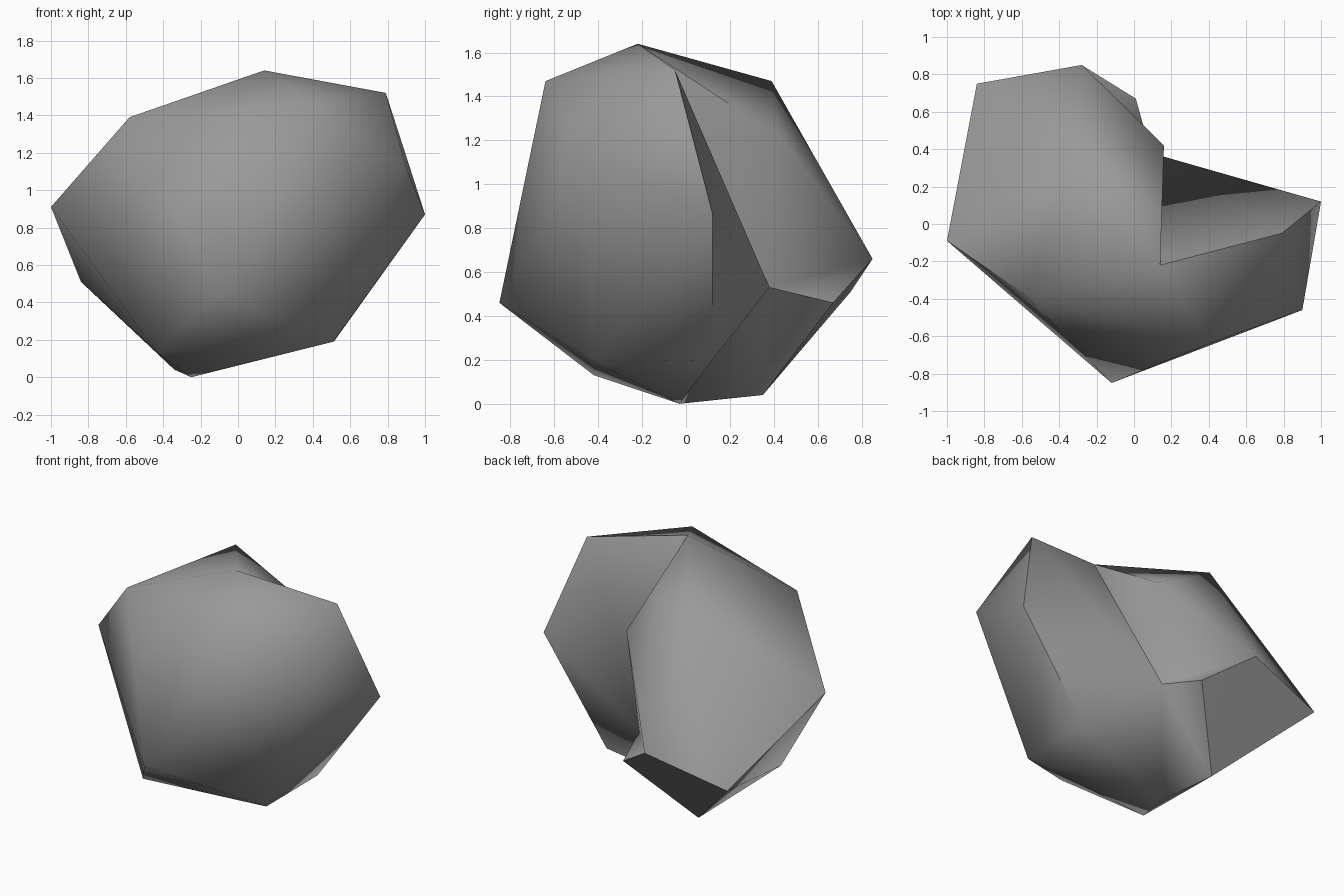
import bpy
import bmesh
import math

cube = bpy.data.objects.get("Cube")
if cube:
    bpy.data.objects.remove(cube, do_unlink=True)

# Corners of the boulder
CORNERS = {
    "base": (-0.25, -0.03, 0.0),
    "base_back": (-0.34, 0.35, 0.04),
    "base_front": (-0.43, -0.42, 0.13),
    "low_front": (0.51, -0.42, 0.19),
    "low_side": (0.52, 0.12, 0.2),
    "nose": (-0.12, -0.85, 0.46),
    "tail": (-0.28, 0.85, 0.66),
    "tail_corner": (-0.84, 0.75, 0.51),
    "far_right": (-1.0, -0.09, 0.91),
    "far_left": (1.0, 0.12, 0.87),
    "left_shoulder": (0.9, -0.46, 1.12),
    "right_shoulder": (-0.58, -0.38, 1.39),
    "brow": (0.4, -0.64, 1.47),
    "peak": (0.14, -0.22, 1.64),
    "back_peak": (-0.29, 0.39, 1.47),
    "left_peak": (0.79, -0.05, 1.52),
    "wall_top": (0.16, 0.42, 1.22),
    "wall_low": (0.01, 0.67, 0.46),
}
NOTCH_FLOOR = (0.09, 0.38, 0.53)

# Convex body of the rock
bm = bmesh.new()
corner = {name: bm.verts.new(co) for name, co in CORNERS.items()}
bmesh.ops.convex_hull(bm, input=list(bm.verts))

# Open the notch: drop every face that bridges the two lobes
left_lobe = {corner[n] for n in ("left_peak", "far_left", "low_side")}
back_lobe = {corner[n] for n in ("back_peak", "wall_top", "wall_low", "tail", "base_back")}
bridges = [f for f in bm.faces
           if left_lobe & set(f.verts) and back_lobe & set(f.verts)]
bmesh.ops.delete(bm, geom=bridges, context="FACES_ONLY")
bmesh.ops.delete(bm, geom=[e for e in bm.edges if not e.link_faces], context="EDGES")

# Restore the sloping lip of the back lobe
lip = [corner[n] for n in ("peak", "back_peak", "wall_top")]
if not bm.faces.get(lip):
    bm.faces.new(lip)

# Close the opening with a fan running in to the notch floor
floor = bm.verts.new(NOTCH_FLOOR)
for edge in [e for e in bm.edges if e.is_boundary]:
    bm.faces.new((edge.verts[0], edge.verts[1], floor))

bmesh.ops.delete(bm, geom=[v for v in bm.verts if not v.link_faces], context="VERTS")
bmesh.ops.recalc_face_normals(bm, faces=list(bm.faces))

mesh = bpy.data.meshes.new("boulder")
bm.to_mesh(mesh)
bm.free()
boulder = bpy.data.objects.new("boulder", mesh)
bpy.context.collection.objects.link(boulder)

# Plain grey stone
stone = bpy.data.materials.new("stone_grey")
stone.use_nodes = True
grey = (0.32, 0.32, 0.32, 1.0)
stone.diffuse_color = grey
shader = next(n for n in stone.node_tree.nodes if n.type == "BSDF_PRINCIPLED")
shader.inputs["Base Color"].default_value = grey
mesh.materials.append(stone)

# Soft shading with the hard creases kept
bpy.ops.object.select_all(action="DESELECT")
boulder.select_set(True)
bpy.context.view_layer.objects.active = boulder
bpy.ops.object.shade_smooth_by_angle(angle=math.radians(60))
